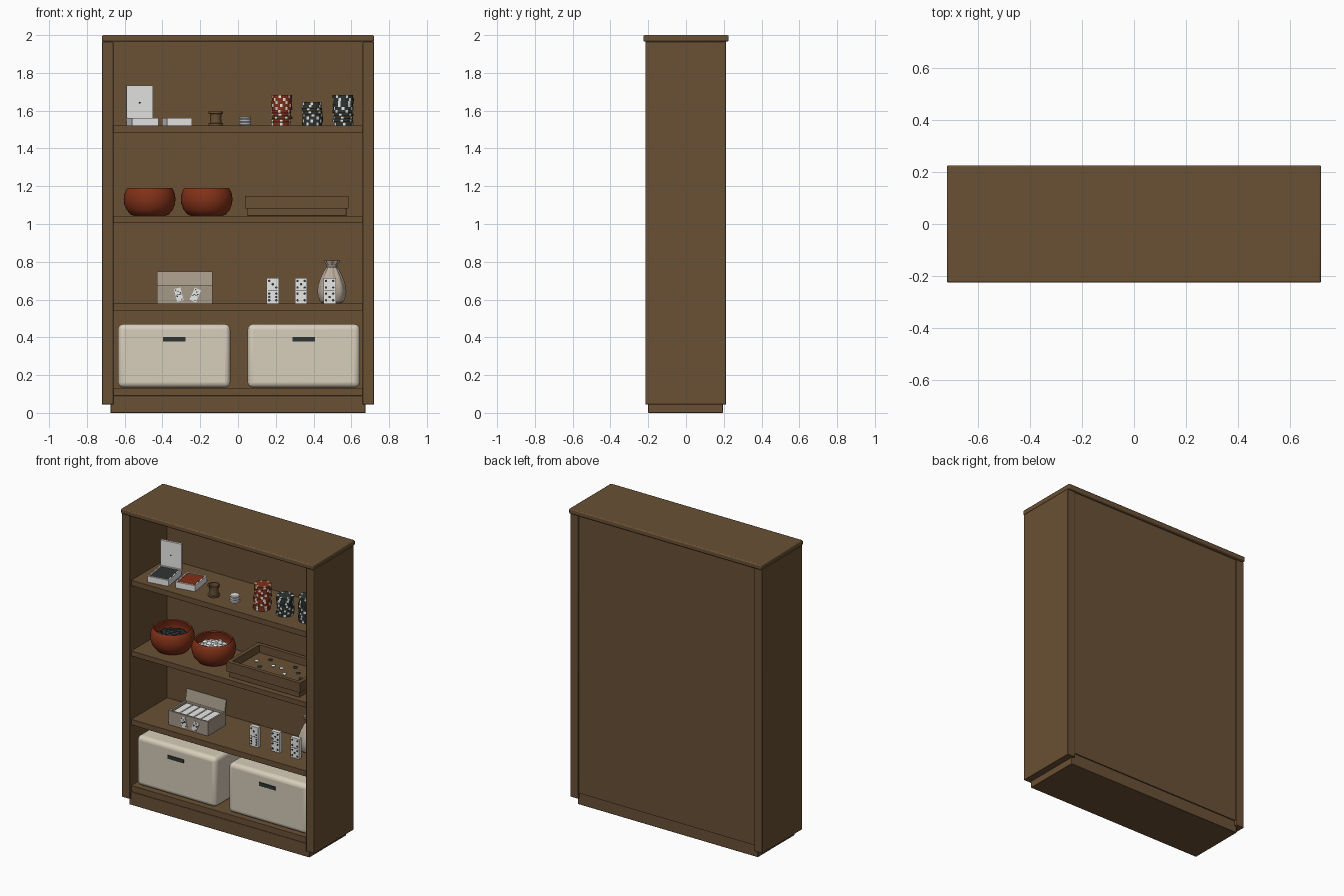
import bpy, bmesh, math, random
from mathutils import Matrix, Vector

if "Cube" in bpy.data.objects:
    bpy.data.objects.remove(bpy.data.objects["Cube"])
random.seed(4)

def mat(name, r, g, b):
    m = bpy.data.materials.new(name)
    m.diffuse_color = (r, g, b, 1)
    m.use_nodes = True
    m.node_tree.nodes["Principled BSDF"].inputs["Base Color"].default_value = m.diffuse_color
    return m

WOOD = mat("brown wood", .143, .081, .035)
CREAM = mat("cream bin", .68, .61, .49)
WHITE = mat("white", .80, .80, .79)
DARK = mat("dark grey", .028, .036, .034)
RED = mat("red brown", .22, .03, .009)
TAUPE = mat("taupe", .38, .32, .25)
BAG = mat("bag cloth", .50, .42, .34)

def rotz(a):
    return Matrix.Rotation(math.radians(a), 4, 'Z')

def finish(name, bm, mats, loc=(0, 0, 0), rot=0, bevel=0, seg=2, smooth=True):
    me = bpy.data.meshes.new(name)
    bmesh.ops.recalc_face_normals(bm, faces=bm.faces)
    bm.to_mesh(me)
    bm.free()
    ob = bpy.data.objects.new(name, me)
    bpy.context.collection.objects.link(ob)
    for m in mats:
        me.materials.append(m)
    ob.location = loc
    ob.rotation_euler[2] = math.radians(rot)
    if bevel:
        b = ob.modifiers.new("bevel", 'BEVEL')
        b.width, b.segments = bevel, seg
    if smooth:
        bpy.context.view_layer.objects.active = ob
        bpy.ops.object.select_all(action='DESELECT')
        ob.select_set(True)
        bpy.ops.object.shade_smooth_by_angle(angle=math.radians(35))
    return ob

def paint(verts, mi):
    for f in {f for v in verts for f in v.link_faces}:
        f.material_index = mi

def add_box(bm, lo, hi, mi=0, pre=Matrix()):
    lo, hi = Vector(lo), Vector(hi)
    m = pre @ Matrix.Translation((lo + hi) / 2) @ Matrix.Diagonal((*(hi - lo), 1))
    paint(bmesh.ops.create_cube(bm, size=1, matrix=m)['verts'], mi)

def add_disc(bm, c, r, h, mi=0, n=16, pre=Matrix()):
    m = pre @ Matrix.Translation(c)
    vs = bmesh.ops.create_cone(bm, cap_ends=True, segments=n, radius1=r, radius2=r, depth=h, matrix=m)['verts']
    paint(vs, mi)

def add_stone(bm, c, r, mi=0):
    m = Matrix.Translation(c) @ Matrix.Diagonal((1, 1, .4, 1))
    paint(bmesh.ops.create_uvsphere(bm, u_segments=12, v_segments=6, radius=r, matrix=m)['verts'], mi)

def lathe(bm, prof, n=32, wave=lambda i, z: 1):
    rings = [[bm.verts.new((r * wave(i, z) * math.cos(math.tau * i / n),
                            r * wave(i, z) * math.sin(math.tau * i / n), z)) for i in range(n)] for r, z in prof]
    for a, b in zip(rings, rings[1:]):
        for i in range(n):
            bm.faces.new((a[i], a[(i + 1) % n], b[(i + 1) % n], b[i]))
    bm.faces.new(rings[0])
    bm.faces.new(rings[-1])

def box(name, lo, hi, m, bevel=.004, seg=2):
    bm = bmesh.new()
    add_box(bm, lo, hi)
    return finish(name, bm, [m], bevel=bevel, seg=seg)

# cabinet
for n, s in (("left", -1), ("right", 1)):
    a, b = sorted((s * .66, s * .72))
    box(n + "_side", (a, -.215, .045), (b, .212, 1.966), WOOD, .003)
box("top_board", (-.72, -.226, 1.966), (.72, .226, 2), WOOD, .007)
box("plinth", (-.675, -.2, 0), (.675, .195, .09), WOOD, .003)
box("back_panel", (-.66, .185, .08), (.66, .203, 1.966), WOOD, 0)
for i, (a, b) in enumerate(((.09, .132), (.541, .58), (1.008, 1.043), (1.484, 1.522))):
    box(f"shelf_{i}", (-.66, -.2, a), (.66, .185, b), WOOD, .002)

# storage bins with dark grips
for n, x in (("left", -.338), ("right", .348)):
    box(n + "_bin", (x - .297, -.182, .134), (x + .297, .15, .47), CREAM, .028, 4)
    box(n + "_bin_grip", (x - .06, -.187, .378), (x + .06, -.18, .402), DARK, 0)

# card boxes: white trays holding a deck, one with an upright lid
def card_box(name, x, y, deck, lid, w=.142, d=.18, h=.04, t=.008):
    bm = bmesh.new()
    add_box(bm, (-w/2, -d/2, 0), (w/2, d/2, .008))
    for s in (-1, 1):
        add_box(bm, (s*(w/2-t/2)-t/2, -d/2, 0), (s*(w/2-t/2)+t/2, d/2, h))
        add_box(bm, (-w/2+t, s*(d/2-t/2)-t/2, 0), (w/2-t, s*(d/2-t/2)+t/2, h))
    add_box(bm, (-w/2+.012, -d/2+.012, .008), (w/2-.012, d/2-.012, .037), 1)
    if lid:
        add_box(bm, (-w/2, d/2, .025), (w/2, d/2+.016, .21))
        add_disc(bm, (0, 0, 0), .005, .004, 1, 10,
                 Matrix.Translation((0, d/2, .12)) @ Matrix.Rotation(math.pi/2, 4, 'X'))
    finish(name, bm, [WHITE, deck], (x, y, 1.522), 9, smooth=False)
card_box("open_card_box", -.505, -.065, DARK, True)
card_box("red_card_box", -.322, -.04, RED, False, .134, .17)

# shaker cup and small white stack
bm = bmesh.new()
lathe(bm, [(.037, 0), (.038, .01), (.031, .014), (.029, .037), (.031, .06), (.038, .064), (.038, .073),
           (.031, .073), (.027, .012)], 24)
finish("shaker_cup", bm, [WOOD], (-.118, -.09, 1.522))
bm = bmesh.new()
lathe(bm, [(.026, 0), (.032, .004), (.032, .012), (.027, .016), (.032, .02), (.032, .028), (.027, .032),
           (.031, .036), (.031, .043), (.026, .047)], 20)
finish("small_white_stack", bm, [WHITE], (.038, -.088, 1.522))

# chip stacks: side faces alternate base colour and white edge spots
def chip_stack(name, x, y, count, base, r=.054, h=.0162, n=24):
    bm = bmesh.new()
    for k in range(count):
        c = Vector((random.uniform(-.004, .004), random.uniform(-.004, .004), h * (k + .5)))
        pre = Matrix.Translation(c) @ rotz(random.uniform(0, 60))
        vs = bmesh.ops.create_cone(bm, cap_ends=False, segments=n, radius1=r, radius2=r, depth=h * .94, matrix=pre)['verts']
        inv = pre.inverted()
        def spot(f):
            p = inv @ f.calc_center_median()
            return int(math.atan2(p.y, p.x) % math.tau / math.tau * n) % 4 == 0
        for f in {f for v in vs for f in v.link_faces}:
            f.material_index = int(spot(f))
        for z in (-.47 * h, .47 * h):   # caps: spotted rim and plain centre
            o = [bm.verts.new(pre @ Vector((r*math.cos(math.tau*i/n), r*math.sin(math.tau*i/n), z))) for i in range(n)]
            q = [bm.verts.new(pre @ Vector((.7*r*math.cos(math.tau*i/n), .7*r*math.sin(math.tau*i/n), z))) for i in range(n)]
            bm.faces.new(q)
            for i in range(n):
                f = bm.faces.new((o[i], o[(i+1) % n], q[(i+1) % n], q[i]))
                f.material_index = int(spot(f))
    bmesh.ops.remove_doubles(bm, verts=bm.verts, dist=1e-5)
    finish(name, bm, [base, WHITE], (x, y, 1.522))
chip_stack("red_chips", .23, -.066, 10, RED)
chip_stack("dark_chips_short", .392, -.055, 8, DARK, h=.0155)
chip_stack("dark_chips_tall", .557, -.055, 10, DARK)

# stone bowls
for n, x, y, m in (("dark", -.468, -.033, DARK), ("white", -.166, -.023, WHITE)):
    bm = bmesh.new()
    lathe(bm, [(.08, 0), (.1, .006), (.122, .032), (.134, .062), (.137, .088), (.134, .115), (.124, .14), (.117, .147),
               (.109, .143), (.116, .115), (.119, .088), (.11, .055), (.08, .03)], 40)
    finish(n + "_stone_bowl", bm, [RED], (x, y, 1.043))
    bm = bmesh.new()
    add_disc(bm, (0, 0, .075), .11, .02, 0, 24)
    for k in range(45):
        a, r = k * 2.4, .098 * math.sqrt((k + .5) / 45)
        add_stone(bm, (r*math.cos(a), r*math.sin(a), .092 + .016 * (1 - r/.1) + random.uniform(-.004, .004)), .017)
    finish(n + "_stones", bm, [m], (x, y, 1.043))

# game tray with stones
box("tray_base", (.05, -.163, 1.043), (.574, .153, 1.084), WOOD, .002)
bm = bmesh.new()
add_box(bm, (.037, -.175, 1.082), (.586, .165, 1.095))
for a, b in (((.037, -.175), (.062, .165)), ((.561, -.175), (.586, .165)),
             ((.062, -.175), (.561, -.15)), ((.062, .14), (.561, .165))):
    add_box(bm, (*a, 1.082), (*b, 1.148))
finish("game_tray", bm, [WOOD], smooth=False)
bm = bmesh.new()
for k, (i, j) in enumerate(((1, 1), (1, 3), (2, 2), (3, 1), (2, 4), (4, 3), (4, 1), (5, 2), (5, 4), (6, 1), (6, 3), (3, 3), (7, 2), (7, 4))):
    add_stone(bm, (.062 + i * .062, -.15 + j * .058, 1.1), .014, k % 2)
finish("tray_stones", bm, [DARK, WHITE])

# dominoes: tile, dividing bar and pips on the front face
PIPS = {2: [(-1, 1), (1, -1)], 3: [(-1, 1), (0, 0), (1, -1)], 4: [(-1, 1), (1, 1), (-1, -1), (1, -1)]}
PIPS[5] = PIPS[4] + [(0, 0)]
PIPS[6] = PIPS[4] + [(-1, 0), (1, 0)]
def add_domino(bm, a, b, w, h, t, pre=Matrix()):
    add_box(bm, (-w/2, -t/2, 0), (w/2, t/2, h), 0, pre)
    add_box(bm, (-w*.4, -t/2-.0015, h/2-.0015), (w*.4, -t/2, h/2+.0015), 1, pre)
    for n, z in ((a, h * .75), (b, h * .25)):
        for i, j in PIPS[n]:
            p = pre @ Matrix.Translation((i*w*.29, -t/2, z + j*w*.27)) @ Matrix.Rotation(math.pi/2, 4, 'X')
            add_disc(bm, (0, 0, 0), w * .1, .004, 1, 10, p)
for k, (x, y, a, b, r) in enumerate(((.184, -.08, 3, 6, 0), (.334, -.066, 5, 4, 0), (.485, -.072, 4, 5, 0))):
    bm = bmesh.new()
    add_domino(bm, a, b, .065, .135, .028)
    finish(f"domino_{k}", bm, [WHITE, DARK], (x, y, .58), r, smooth=False)

# domino case with tiles, raised lid and front emblem
bm = bmesh.new()
x0, x1, y0, y1, z0, z1, t = -.43, -.135, -.13, .06, .58, .675, .012
add_box(bm, (x0, y0, z0), (x1, y1, z0 + .012))
add_box(bm, (x0, y0, z0), (x0 + t, y1, z1))
add_box(bm, (x1 - t, y0, z0), (x1, y1, z1))
add_box(bm, (x0 + t, y0, z0), (x1 - t, y0 + t, z1))
add_box(bm, (x0 + t, y1 - t, z0), (x1 - t, y1, z1))
lean = Matrix.Translation((0, y1 - .004, z1 - .002)) @ Matrix.Rotation(math.radians(-12), 4, 'X')
add_box(bm, (x0, -.006, 0), (x1, .006, .077), 0, lean)
finish("domino_case", bm, [TAUPE], smooth=False)
bm = bmesh.new()
for k in range(5):
    x = x0 + .018 + k * .052
    add_box(bm, (x, y0 + .02, z0 + .015), (x + .048, y1 - .02, .667))
finish("case_tiles", bm, [WHITE], bevel=.003)
bm = bmesh.new()
for x, a in ((-.305, -14), (-.24, 24)):
    add_domino(bm, 3, 2, .036, .07, .005,
               Matrix.Translation((x, y0 - .002, .592)) @ Matrix.Rotation(math.radians(a), 4, 'Y'))
finish("case_emblem", bm, [WHITE, DARK], smooth=False)

# pleated drawstring bag
bm = bmesh.new()
lathe(bm, [(.045, 0), (.06, .008), (.072, .035), (.075, .065), (.069, .1), (.054, .14), (.036, .175), (.023, .193),
           (.024, .202), (.036, .218), (.04, .228), (.03, .226), (.015, .2)], 48,
      lambda i, z: 1 + (.012 + .09 * min(1, (z / .19) ** 2)) * math.cos(math.tau * i / 6))
finish("cloth_bag", bm, [BAG], (.497, .06, .58))
bm = bmesh.new()
lathe(bm, [(.02, .19), (.028, .192), (.029, .198), (.028, .203), (.02, .205)], 20)
finish("bag_cord", bm, [TAUPE], (.497, .06, .58))
